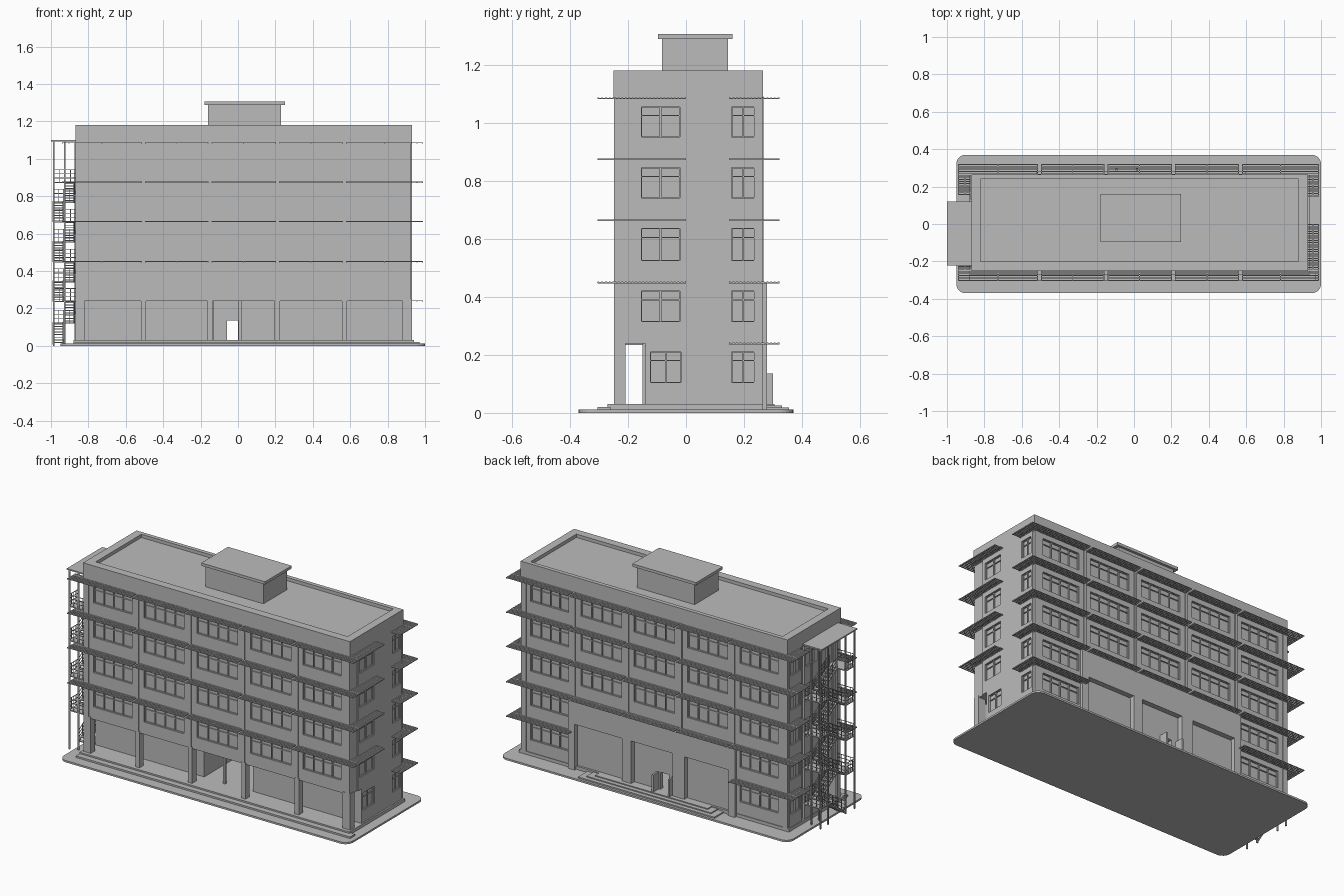
import bpy, bmesh, math
from mathutils import Vector

cube = bpy.data.objects.get("Cube")
if cube:
    bpy.data.objects.remove(cube, do_unlink=True)

grey = bpy.data.materials.new("concrete_grey")
grey.use_nodes = True
colour = (0.5, 0.5, 0.5, 1)
grey.diffuse_color = colour
grey.node_tree.nodes["Principled BSDF"].inputs["Base Color"].default_value = colour


class Part:
    """Collects boxes and beams into one named mesh object."""
    def __init__(self, name):
        self.name, self.bm = name, bmesh.new()

    def box(self, x0, x1, y0, y1, z0, z1):
        verts = bmesh.ops.create_cube(self.bm, size=1)["verts"]
        for v in verts:
            v.co = Vector((x1 if v.co.x > 0 else x0,
                           y1 if v.co.y > 0 else y0,
                           z1 if v.co.z > 0 else z0))

    def beam(self, a, b, t):
        a, b = Vector(a), Vector(b)
        verts = bmesh.ops.create_cube(self.bm, size=1)["verts"]
        rot = (b - a).to_track_quat('Z', 'Y')
        for v in verts:
            p = Vector((v.co.x * t, v.co.y * t, v.co.z * (b - a).length))
            v.co = rot @ p + (a + b) / 2

    def finish(self):
        bmesh.ops.recalc_face_normals(self.bm, faces=self.bm.faces)
        mesh = bpy.data.meshes.new(self.name)
        self.bm.to_mesh(mesh)
        self.bm.free()
        mesh.materials.append(grey)
        obj = bpy.data.objects.new(self.name, mesh)
        bpy.context.collection.objects.link(obj)
        return obj


# Core wall planes and main levels
X0, X1, Y0, Y1 = -0.862, 0.918, -0.23, 0.248
FLOORS = [0.24, 0.45, 0.665, 0.875, 1.085]
COLUMNS = [-0.845, -0.505, -0.15, 0.21, 0.57, 0.905]
BAYS = list(zip(COLUMNS, COLUMNS[1:]))


def wall_box(part, side, u0, u1, d0, d1, z0, z1):
    """Box on a facade: u runs along the wall, d outwards from it."""
    if side == "front":
        part.box(u0, u1, Y0 - d1, Y0 - d0, z0, z1)
    elif side == "back":
        part.box(u0, u1, Y1 + d0, Y1 + d1, z0, z1)
    elif side == "right":
        part.box(X1 + d0, X1 + d1, u0, u1, z0, z1)
    else:
        part.box(X0 - d1, X0 - d0, u0, u1, z0, z1)


# Paved ground plate with rounded corners
plate = Part("ground_plate")
plate.box(-0.95, 1.0, -0.37, 0.37, 0, 0.011)
edges = [e for e in plate.bm.edges if abs(e.verts[0].co.z - e.verts[1].co.z) > 0.005]
bmesh.ops.bevel(plate.bm, geom=edges, offset=0.05, segments=6, affect='EDGES', profile=0.5)
plate.finish()

# Plinth and steps
steps = Part("plinth_steps")
steps.box(-0.88, 0.94, -0.27, 0.265, 0.005, 0.03)
steps.box(-0.88, 0.97, -0.305, -0.26, 0.005, 0.021)
for k in range(3):
    steps.box(-0.36 - 0.04 * k, 0.4 + 0.04 * k, 0.26, 0.305 + 0.025 * k, 0.005, 0.031 - 0.006 * k)
steps.finish()

# Upper storeys, ground storey with a lobby, and the blank side tower
core = Part("building_core")
core.box(X0, X1, Y0, Y1, 0.24, 1.16)
core.box(X0, -0.13, -0.14, Y1, 0.02, 0.245)
core.box(0.2, X1, -0.14, Y1, 0.02, 0.245)
core.box(-0.14, -0.06, 0.22, Y1, 0.02, 0.245)
core.box(0, 0.21, 0.22, Y1, 0.02, 0.245)
core.box(-0.07, 0.01, 0.22, Y1, 0.135, 0.245)
core.box(0.9, 0.93, 0, 0.145, 0.01, 1.17)
core.finish()

# Roof parapet and rooftop house
parapet = Part("parapet")
parapet.box(-0.87, 0.93, -0.25, -0.2, 1.085, 1.18)
parapet.box(-0.87, 0.93, 0.24, 0.265, 1.085, 1.18)
parapet.box(-0.87, -0.82, -0.2, 0.24, 1.085, 1.18)
parapet.box(0.88, 0.93, -0.2, 0.24, 1.085, 1.18)
parapet.finish()
house = Part("rooftop_house")
house.box(-0.16, 0.23, -0.083, 0.145, 1.15, 1.29)
house.box(-0.18, 0.25, -0.097, 0.16, 1.288, 1.305)
house.finish()

# Arcade columns and end piers
arcade = Part("arcade_columns")
for c in COLUMNS[1:-1]:
    arcade.box(c - 0.014, c + 0.014, -0.248, -0.208, 0.02, 0.25)
arcade.box(-0.87, -0.82, -0.248, -0.208, 0.02, 0.25)
arcade.box(0.88, 0.93, -0.248, -0.208, 0.02, 0.25)
arcade.box(0.003, 0.018, -0.15, -0.135, 0.02, 0.25)
arcade.finish()

# Window bays: spandrel, lintel, jambs and slim frames over the set-back wall
walls, frames = Part("facade_panels"), Part("window_frames")


def window_bay(side, u0, u1, z0, z1, panes):
    w = u1 - u0
    a, b = u0 + 0.12 * w, u1 - 0.12 * w
    sill, head = z0 + 0.075, z1 - 0.03
    wall_box(walls, side, u0, u1, -0.002, 0.013, z0, sill)
    wall_box(walls, side, u0, u1, -0.002, 0.013, head, z1)
    wall_box(walls, side, u0, a, -0.002, 0.013, sill, head)
    wall_box(walls, side, b, u1, -0.002, 0.013, sill, head)
    for k in range(panes + 1):
        u = a + (b - a) * k / panes
        wall_box(frames, side, u - 0.003, u + 0.003, -0.001, 0.007, sill, head)
    for z in (sill, head - 0.03, head):
        wall_box(frames, side, a, b, -0.001, 0.006, z - 0.002, z + 0.002)


LEVELS = list(zip(FLOORS, FLOORS[1:]))
GROUND = (0.03, 0.24)
for z0, z1 in LEVELS:
    for u0, u1 in BAYS:
        window_bay("front", u0, u1, z0, z1, 4)
        if z0 > 0.3 or u0 in (COLUMNS[0], COLUMNS[4]):
            window_bay("back", u0, u1, z0, z1, 4)
for u0, u1 in (BAYS[0], BAYS[4]):
    window_bay("back", u0, u1, *GROUND, 4)
for z0, z1 in [GROUND] + LEVELS:
    window_bay("right", -0.14 if z0 < 0.1 else -0.175, 0, z0, z1, 2)
    window_bay("right", 0.145, 0.25, z0, z1, 2)
    window_bay("left", 0.13, 0.25, z0, z1, 2)
    window_bay("left", -0.03, 0.11, z0, z1, 2)
    # Stair door frame
    for u in (-0.125, -0.06):
        wall_box(frames, "left", u, u + 0.006, -0.001, 0.008, z0, z0 + 0.14)
    wall_box(frames, "left", -0.125, -0.054, -0.001, 0.008, z0 + 0.135, z0 + 0.141)
walls.finish()
frames.finish()

# Vertical fins between bays and corner piers
fins = Part("facade_fins")
for c in COLUMNS[1:-1]:
    for side, bottom in (("front", 0.24), ("back", 0.03)):
        wall_box(fins, side, c - 0.008, c + 0.008, 0, 0.019, bottom, 1.09)
for xa, xb in ((-0.87, -0.835), (0.895, 0.926)):
    fins.box(xa, xb, -0.248, -0.175, 0.24, 1.09)
    fins.box(xa, xb, 0.235, 0.265, 0.02, 1.09)
fins.finish()

# Entrance block at the back, with three tall openings
podium = Part("entrance_block")
for xa, xb in ((-0.525, -0.48), (-0.185, -0.105), (0.175, 0.236), (0.555, 0.6)):
    podium.box(xa, xb, 0.24, 0.28, 0.01, 0.3)
podium.box(-0.525, 0.6, 0.24, 0.28, 0.29, 0.45)
for xa in (-0.1, 0.01):
    podium.box(xa, xa + 0.012, 0.24, 0.3, 0.02, 0.135)
for xa, xb in ((-0.48, -0.185), (0.236, 0.555)):
    podium.box(xa, xb, 0.24, 0.252, 0.02, 0.28)
podium.finish()

# Sunshade louvres: slats along x held by arms
shades = Part("sunshade_louvres")


def louvre(x0, x1, y0, y1, z, arms=3):
    n = max(3, round((y1 - y0) / 0.0115))
    for k in range(n):
        y = y0 + (y1 - y0 - 0.006) * k / (n - 1)
        shades.box(x0, x1, y, y + 0.006, z - 0.002, z + 0.002)
    for k in range(arms):
        x = x0 + (x1 - x0 - 0.005) * k / (arms - 1)
        shades.box(x, x + 0.005, y0, y1, z - 0.004, z + 0.001)


for z in FLOORS:
    for i, (u0, u1) in enumerate(BAYS):
        xa = -0.94 if i == 0 else u0 + 0.008
        xb = 0.99 if i == 4 else u1 - 0.008
        if z > 0.3:
            louvre(xa, xb, -0.305, -0.247, z)
        if z > 0.3 or i in (0, 4):
            louvre(xa, xb, 0.265, 0.322, z)
    if z > 0.3:
        louvre(0.925, 0.99, -0.247, 0, z)
        louvre(-0.94, -0.868, -0.247, -0.225, z)
    louvre(0.925, 0.99, 0.148, 0.265, z)
    louvre(-0.94, -0.868, 0.155, 0.265, z)
shades.finish()

# Outside escape stair: roof, posts, landings, flights and railings
stair, rails = Part("escape_stair"), Part("stair_railings")
stair.box(-1.0, -0.865, -0.222, 0.12, 1.092, 1.1)
for x in (-0.985, -0.925):
    for y in (-0.215, -0.13, 0.04, 0.112):
        stair.box(x - 0.004, x + 0.004, y - 0.004, y + 0.004, 0, 1.095)


def railing(a, b):
    """Sloping or level railing with three bars and end posts."""
    a, b = Vector(a), Vector(b)
    for h in (0.022, 0.044, 0.066):
        up = Vector((0, 0, h))
        rails.beam(a + up, b + up, 0.003)
    for k in range(5):
        p = a.lerp(b, k / 4)
        rails.beam(p, p + Vector((0, 0, 0.066)), 0.003)


def flight(xa, xb, ya, yb, za, zb):
    for k in range(8):
        t = (k + 0.5) / 8
        y, z = ya + (yb - ya) * t, za + (zb - za) * t
        stair.box(xa, xb, y - 0.011, y + 0.011, z - 0.003, z + 0.002)
    for x in (xa, xb):
        stair.beam((x, ya, za), (x, yb, zb), 0.007)
        railing((x, ya, za), (x, yb, zb))


YF, YB = -0.13, 0.04
for z0, z1 in zip([0.01] + FLOORS, FLOORS[:-1]):
    mid = (z0 + z1) / 2
    flight(-0.987, -0.935, YF, YB, z0, mid)
    flight(-0.927, -0.875, YB, YF, mid, z1)
    stair.box(-0.99, -0.872, YB, 0.115, mid - 0.006, mid)
    stair.box(-0.99, -0.86, -0.218, YF, z1 - 0.006, z1)
    railing((-0.987, YB, mid), (-0.987, 0.113, mid))
    railing((-0.987, 0.113, mid), (-0.875, 0.113, mid))
    railing((-0.987, YF, z1), (-0.987, -0.216, z1))
    railing((-0.987, -0.216, z1), (-0.865, -0.216, z1))
stair.finish()
rails.finish()
